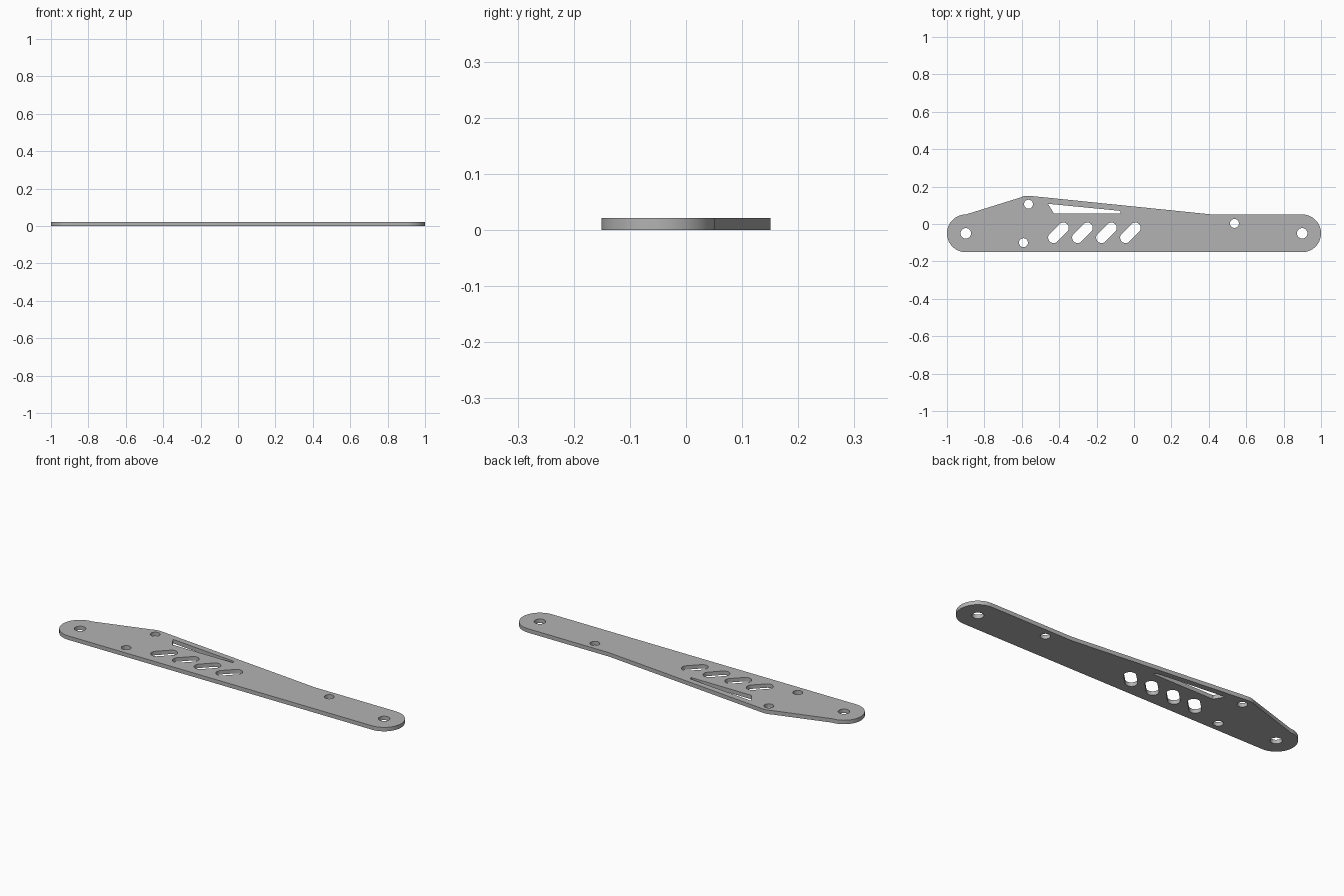
import bpy, bmesh
from math import pi, sin, cos, radians

THICKNESS = 0.021
END_X, AXIS_Y, END_R = 0.899, -0.05, 0.101

cube = bpy.data.objects.get("Cube")
if cube:
    bpy.data.objects.remove(cube, do_unlink=True)


def arc(x, y, r, start, end, steps):
    """Points along an arc, angles in degrees."""
    angles = [radians(start + (end - start) * i / steps) for i in range(steps + 1)]
    return [(x + r * cos(a), y + r * sin(a)) for a in angles]


def circle(x, y, r, steps=32):
    return arc(x, y, r, 0, 360, steps)[:-1]


def slot(x, y, reach, r):
    """Rounded slot slanting up to the right at 45 degrees."""
    return (arc(x + reach, y + reach, r, -45, 135, 16)
            + arc(x - reach, y - reach, r, 135, 315, 16))


# Outer outline: round ends, flat lower edge, raised peak on the upper edge
outline = (arc(-END_X, AXIS_Y, END_R, 270, 90, 32)
           + [(-0.6, 0.144)]
           + arc(-0.567, 0.051, 0.1, 107, 84, 6)
           + [(0.417, 0.051)]
           + arc(END_X, AXIS_Y, END_R, 90, -90, 32))

# Cut-outs: end holes, small bolt holes, tapered window, row of slots
loops = [outline]
loops += [circle(side * END_X, AXIS_Y, 0.028) for side in (-1, 1)]
loops += [circle(x, y, 0.024) for x, y in ((-0.564, 0.106), (-0.591, -0.1), (0.537, 0.003))]
loops.append([(-0.46, 0.108), (-0.08, 0.071), (-0.071, 0.066),
              (-0.071, 0.056), (-0.428, 0.056)])
loops += [slot(-0.404 + 0.1283 * i, -0.047, 0.026, 0.029) for i in range(4)]

# Filled flat curve extruded to the plate thickness
curve = bpy.data.curves.new("plate_profile", "CURVE")
curve.dimensions = "2D"
curve.fill_mode = "BOTH"
curve.extrude = THICKNESS / 2
for points in loops:
    spline = curve.splines.new("POLY")
    spline.points.add(len(points) - 1)
    for point, (x, y) in zip(spline.points, points):
        point.co = (x, y, 0, 1)
    spline.use_cyclic_u = True

# Turn the profile into a welded mesh standing on the ground
profile = bpy.data.objects.new("plate_profile", curve)
bpy.context.collection.objects.link(profile)
graph = bpy.context.evaluated_depsgraph_get()
mesh = bpy.data.meshes.new_from_object(profile.evaluated_get(graph))
mesh.name = "side_plate"
bpy.data.objects.remove(profile, do_unlink=True)
bpy.data.curves.remove(curve)

bm = bmesh.new()
bm.from_mesh(mesh)
bmesh.ops.remove_doubles(bm, verts=bm.verts, dist=0.0001)
bmesh.ops.recalc_face_normals(bm, faces=bm.faces)
bmesh.ops.translate(bm, verts=bm.verts, vec=(0, 0, THICKNESS / 2))
bm.to_mesh(mesh)
bm.free()

# Plain grey metal
grey = bpy.data.materials.new("grey_metal")
grey.use_nodes = True
colour = (0.45, 0.45, 0.45, 1)
grey.diffuse_color = colour
grey.node_tree.nodes["Principled BSDF"].inputs["Base Color"].default_value = colour
mesh.materials.clear()
mesh.materials.append(grey)

plate = bpy.data.objects.new("side_plate", mesh)
bpy.context.collection.objects.link(plate)
bpy.ops.object.select_all(action="DESELECT")
plate.select_set(True)
bpy.context.view_layer.objects.active = plate
bpy.ops.object.shade_smooth_by_angle(angle=radians(30))
